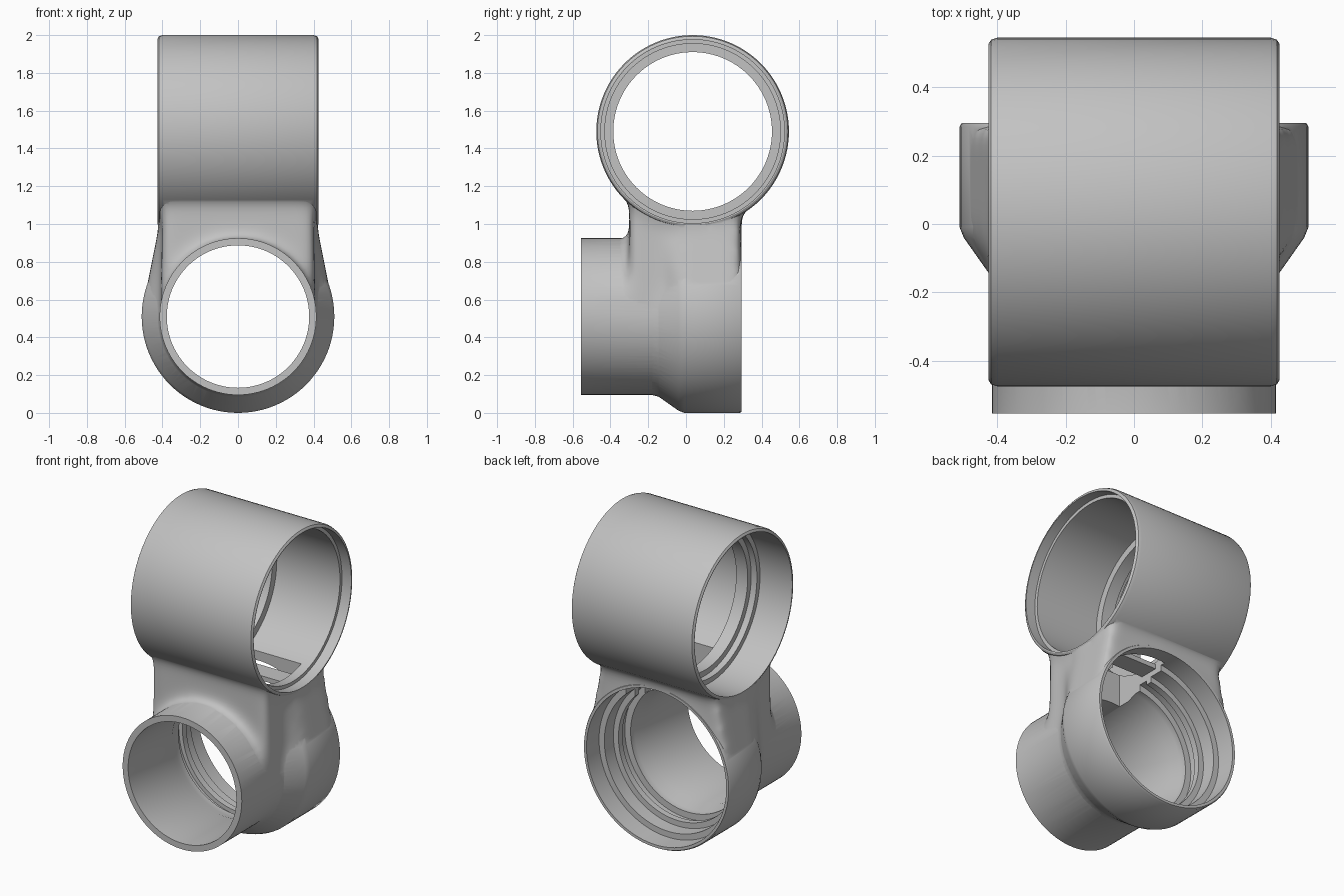
import bpy, bmesh
from math import sin, cos, pi, atan2, acos, hypot, radians

cube = bpy.data.objects.get("Cube")
if cube:
    bpy.data.objects.remove(cube, do_unlink=True)

grey = bpy.data.materials.new("plain grey")
grey.use_nodes = True
colour = (0.54, 0.54, 0.54, 1)
grey.diffuse_color = colour
grey.node_tree.nodes["Principled BSDF"].inputs["Base Color"].default_value = colour

SEGMENTS = 96
UPPER_Y, UPPER_Z, LOWER_Z = 0.035, 1.49, 0.51


def loft(name, rings):
    """Closed solid through rings that have equal point counts."""
    bm = bmesh.new()
    loops = [[bm.verts.new(p) for p in ring] for ring in rings]
    n = len(loops[0])
    for a, b in zip(loops, loops[1:]):
        for i in range(n):
            j = (i + 1) % n
            bm.faces.new((a[i], a[j], b[j], b[i]))
    bm.faces.new(loops[0])
    bm.faces.new(loops[-1])
    bmesh.ops.recalc_face_normals(bm, faces=bm.faces[:])
    mesh = bpy.data.meshes.new(name)
    bm.to_mesh(mesh)
    bm.free()
    mesh.materials.append(grey)
    obj = bpy.data.objects.new(name, mesh)
    bpy.context.scene.collection.objects.link(obj)
    return obj


def turned(name, axis, profile, inset=0.0):
    """Solid of revolution; profile holds (position along axis, radius)."""
    rings = []
    for t, r in profile:
        circle = [((r - inset) * cos(2 * pi * i / SEGMENTS),
                   (r - inset) * sin(2 * pi * i / SEGMENTS)) for i in range(SEGMENTS)]
        if axis == "X":
            rings.append([(t, UPPER_Y + u, UPPER_Z + v) for u, v in circle])
        else:
            rings.append([(u, t, LOWER_Z + v) for u, v in circle])
    return loft(name, rings)


def box(name, x, y, z):
    return loft(name, [[(a, y[0], z[0]), (a, y[1], z[0]),
                        (a, y[1], z[1]), (a, y[0], z[1])] for a in x])


def bake(obj):
    """Replace the mesh with its modified result."""
    bpy.context.view_layer.update()
    graph = bpy.context.evaluated_depsgraph_get()
    mesh = bpy.data.meshes.new_from_object(obj.evaluated_get(graph))
    obj.modifiers.clear()
    obj.data = mesh


def combine(obj, other, operation):
    mod = obj.modifiers.new("combine", "BOOLEAN")
    mod.operation = operation
    mod.solver = "EXACT"
    mod.object = other
    bake(obj)
    bpy.data.objects.remove(other, do_unlink=True)


def teardrop(y, radius):
    """Circle with tangent sides rising to the upper tube."""
    px, pz, top = 0.40, 1.08, 1.25
    rise = pz - LOWER_Z
    end = atan2(rise, px) - acos(radius / hypot(px, rise))
    steps = 24
    half = []
    for i in range(steps + 1):
        a = -pi / 2 + (end + pi / 2) * i / steps
        half.append((radius * cos(a), LOWER_Z + radius * sin(a)))
    half += [(px, pz), (px, top)]
    ring = half + [(-x, z) for x, z in reversed(half[1:])]
    return [(x, y, z) for x, z in ring]


# Outer tube profiles
upper_profile = [(-0.425, 0.493), (-0.418, 0.504), (-0.40, 0.51),
                 (0.40, 0.51), (0.418, 0.504), (0.425, 0.493)]
lower_profile = [(-0.555, 0.415), (-0.18, 0.415), (-0.145, 0.424), (-0.04, 0.498),
                 (-0.01, 0.51), (0.285, 0.51), (0.295, 0.504)]

# Filleted neck: fused, remeshed and softened where the tubes meet
neck = loft("neck", [teardrop(-0.30, 0.41), teardrop(-0.155, 0.412),
                     teardrop(-0.02, 0.504), teardrop(0.288, 0.504)])
combine(neck, turned("upper_core", "X", upper_profile, 0.004), "UNION")
combine(neck, turned("lower_core", "Y", lower_profile, 0.004), "UNION")
remesh = neck.modifiers.new("remesh", "REMESH")
remesh.mode = "VOXEL"
remesh.voxel_size = 0.022
soften = neck.modifiers.new("soften", "SMOOTH")
soften.factor = 0.5
soften.iterations = 25
bake(neck)

# Crisp tubes joined with the neck
housing = turned("tube_housing", "X", upper_profile)
combine(housing, turned("lower_tube", "Y", lower_profile), "UNION")
combine(housing, neck, "UNION")

# Stepped bores
combine(housing, turned("upper_bore", "X", [
    (-0.5, 0.486), (-0.20, 0.486), (-0.20, 0.455), (-0.16, 0.455),
    (-0.16, 0.42), (-0.08, 0.42), (-0.08, 0.465), (0.36, 0.465),
    (0.36, 0.486), (0.5, 0.486)]), "DIFFERENCE")
combine(housing, turned("lower_bore", "Y", [
    (-0.6, 0.377), (-0.12, 0.377), (-0.06, 0.40), (-0.02, 0.40),
    (-0.02, 0.44), (0.04, 0.44), (0.04, 0.415), (0.08, 0.415),
    (0.08, 0.45), (0.17, 0.45), (0.17, 0.487), (0.35, 0.487)]), "DIFFERENCE")

# Passage between the two bores
combine(housing, box("passage", (-0.06, 0.30), (-0.20, 0.20), (0.78, 1.2)), "DIFFERENCE")

# Bar bridging the passage
bridge_bar = box("bridge_bar", (-0.075, 0.32), (0.0, 0.12), (0.99, 1.02))

# Smooth shading with crisp rims
bpy.ops.object.select_all(action="DESELECT")
for obj in (housing, bridge_bar):
    obj.select_set(True)
bpy.context.view_layer.objects.active = housing
bpy.ops.object.shade_smooth_by_angle(angle=radians(32))
